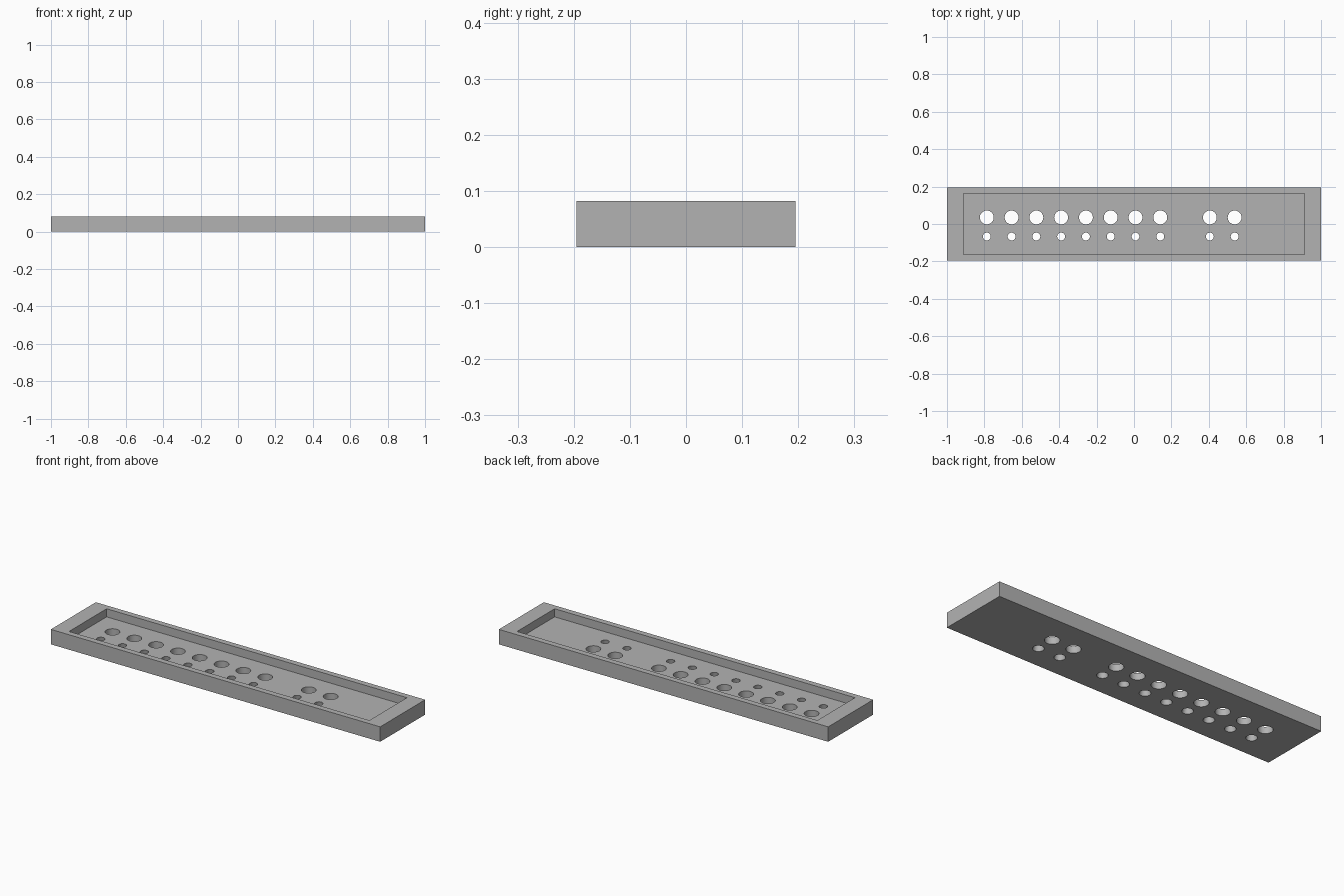
import bpy

if "Cube" in bpy.data.objects:
    bpy.data.objects.remove(bpy.data.objects["Cube"])

W, D, H = 2.0, 0.39, 0.082        # outer size
FLOOR = 0.0375                    # thickness left under the tray pocket
PITCH = 0.1325                    # spacing of the hole columns

grey = bpy.data.materials.new("plain grey")
grey.diffuse_color = (0.45, 0.45, 0.45, 1)
grey.use_nodes = True
grey.node_tree.nodes["Principled BSDF"].inputs["Base Color"].default_value = grey.diffuse_color


def box(name, size, z0):
    bpy.ops.mesh.primitive_cube_add(size=1, location=(0, 0, z0 + size[2] / 2))
    ob = bpy.context.object
    ob.name = name
    ob.scale = size
    bpy.ops.object.transform_apply(location=True, scale=True)
    return ob


def cut(target, cutter):
    mod = target.modifiers.new("cut", 'BOOLEAN')
    mod.operation = 'DIFFERENCE'
    mod.solver = 'EXACT'
    mod.object = cutter
    bpy.context.view_layer.objects.active = target
    bpy.ops.object.modifier_apply(modifier=mod.name)
    bpy.data.objects.remove(cutter, do_unlink=True)


def drill(target, x, y, r_bottom, r_top):
    # hole through the floor, extended a little past both faces
    e = 0.01
    slope = (r_top - r_bottom) / FLOOR
    bpy.ops.mesh.primitive_cone_add(
        vertices=40, radius1=r_bottom - slope * e, radius2=r_top + slope * e,
        depth=FLOOR + 2 * e, location=(x, y, FLOOR / 2))
    cut(target, bpy.context.object)


# Panel block with a shallow rectangular pocket
panel = box("panel_tray", (W, D, H), 0)
panel.data.materials.append(grey)
cut(panel, box("pocket_cutter", (1.824, 0.326, 0.1), FLOOR))

# Eight columns of holes, a gap, then two more
for i in [0, 1, 2, 3, 4, 5, 6, 7, 9, 10]:
    x = -0.787 + PITCH * i
    drill(panel, x, 0.035, 0.037, 0.037)     # large switch hole
    drill(panel, x, -0.067, 0.028, 0.021)    # small tapered lamp hole

# Smooth hole walls, sharp block edges
bpy.ops.object.select_all(action='DESELECT')
panel.select_set(True)
bpy.context.view_layer.objects.active = panel
bpy.ops.object.shade_smooth_by_angle()
